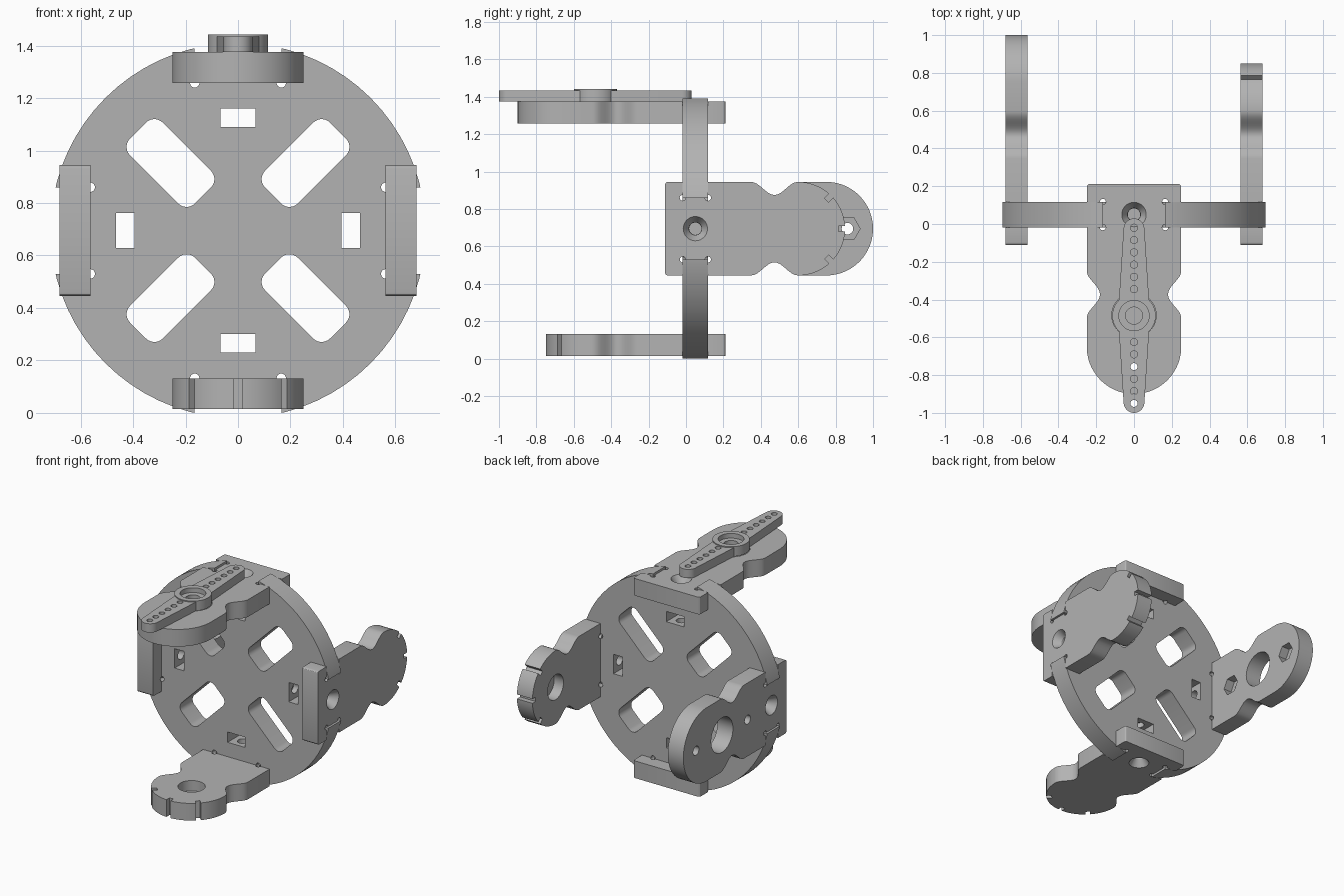
import bpy, bmesh
from math import sin, cos, pi, radians
from mathutils import Matrix, Vector

if "Cube" in bpy.data.objects:
    bpy.data.objects.remove(bpy.data.objects["Cube"])

grey = bpy.data.materials.new("plain grey")
grey.use_nodes = True
colour = (0.45, 0.45, 0.45, 1)
grey.diffuse_color = colour
grey.node_tree.nodes["Principled BSDF"].inputs["Base Color"].default_value = colour

C = 0.695                   # height of the hub axis
DISC_Y, DISC_T = 0.05, 0.135
IN, OUT = 0.563, 0.68       # radial span of the plates
SEAT = 0.162                # disc centre measured from a plate's end
HALF = 0.25                 # half width of a plate
TAB = 0.165                 # half width of a plate between its notches
X, Y, Z = Vector((1, 0, 0)), Vector((0, 1, 0)), Vector((0, 0, 1))


def frame(along, normal, y=0):
    """Matrix whose local x and z axes follow the given directions."""
    m = Matrix((along, normal.cross(along), normal)).transposed().to_4x4()
    m.translation = (0, y, C)
    return m


def arc(cx, cy, r, start=0, end=360, n=32):
    full = end - start == 360
    return [(cx + r * cos(a), cy + r * sin(a)) for a in
            (radians(start + (end - start) * i / (n if full else n - 1)) for i in range(n))]


def box(x0, x1, y0, y1):
    return [(x0, y0), (x1, y0), (x1, y1), (x0, y1)]


def rounded(cx, hx, hy, r):
    pts = []
    for k, (sx, sy) in enumerate(((1, 1), (-1, 1), (-1, -1), (1, -1))):
        pts += arc(cx + sx * (hx - r), sy * (hy - r), r, k * 90, k * 90 + 90, 8)
    return pts


def turn(pts, deg):
    c, s = cos(radians(deg)), sin(radians(deg))
    return [(c * x - s * y, s * x + c * y) for x, y in pts]


def prism(name, pts, z0, z1, m, taper=1):
    """Extruded outline; taper scales the far end about its middle."""
    cx = sum(p[0] for p in pts) / len(pts)
    cy = sum(p[1] for p in pts) / len(pts)
    bm = bmesh.new()
    low = [bm.verts.new((x, y, z0)) for x, y in pts]
    top = [bm.verts.new((cx + (x - cx) * taper, cy + (y - cy) * taper, z1)) for x, y in pts]
    bm.faces.new(low[::-1])
    bm.faces.new(top)
    for i in range(len(pts)):
        j = (i + 1) % len(pts)
        bm.faces.new((low[i], low[j], top[j], top[i]))
    bmesh.ops.transform(bm, matrix=m, verts=bm.verts)
    bmesh.ops.recalc_face_normals(bm, faces=bm.faces)
    mesh = bpy.data.meshes.new(name)
    bm.to_mesh(mesh)
    bm.free()
    mesh.materials.append(grey)
    ob = bpy.data.objects.new(name, mesh)
    bpy.context.collection.objects.link(ob)
    return ob


def finish(ob, cutters):
    """Cut the openings, bake the result and smooth the curved walls."""
    for c in cutters:
        c.hide_render = True
        mod = ob.modifiers.new("cut", "BOOLEAN")
        mod.operation, mod.solver, mod.object = "DIFFERENCE", "EXACT", c
    bpy.context.view_layer.update()
    done = ob.evaluated_get(bpy.context.evaluated_depsgraph_get())
    mesh = bpy.data.meshes.new_from_object(done)
    ob.modifiers.clear()
    ob.data = mesh
    for c in cutters:
        bpy.data.objects.remove(c)
    bpy.ops.object.select_all(action="DESELECT")
    ob.select_set(True)
    bpy.context.view_layer.objects.active = ob
    bpy.ops.object.shade_smooth_by_angle(angle=radians(30))


# Central disc: windows, nut slots, screw channels and seats for the plates
m = frame(X, -Y, DISC_Y)
T = DISC_T / 2
disc = prism("disc", arc(0, 0, 0.715, n=72), -T, T, m)
cuts = []
for k in range(4):
    a = 90 * k
    outlines = [turn(rounded(0.364, 0.175, 0.088, 0.045), a + 45),
                turn(box(0.395, 0.465, -0.066, 0.066), a),
                turn(box(IN, 0.8, -TAB, TAB), a)]
    outlines += [turn(arc(IN, s * TAB, 0.018, n=16), a) for s in (-1, 1)]
    cuts += [prism("cutter", o, -0.2, 0.2, m) for o in outlines]
    radial = X * round(cos(radians(a))) + Z * round(sin(radians(a)))
    cuts.append(prism("cutter", arc(0, 0, 0.033, n=20), 0.36, 0.6,
                      frame(Y, radial, DISC_Y)))
finish(disc, cuts)


def plate(name, along, normal, horn_mount):
    """Waisted arm plate with a round end, seated on the disc rim."""
    sign = along.y
    m = frame(along, normal, DISC_Y - sign * SEAT)
    centre = 0.862 if horn_mount else 0.712
    # one long edge, from the square end through the waist to the round end
    side = arc(0.015, HALF - 0.015, 0.015, 180, 90, 4)
    for i in range(17):
        side.append((0.46 + 0.25 * i / 16, HALF - 0.07 * (0.5 - 0.5 * cos(2 * pi * i / 16))))
    side += arc(centre, 0, HALF, 89, 0, 24)
    outline = side + [(x, -y) for x, y in side[-2::-1]]
    ob = prism(name, outline, IN, OUT, m)

    def cut(pts, z0=0.5, z1=0.8, taper=1):
        cuts.append(prism("cutter", pts, z0, z1, m, taper))

    cuts = []
    for s in (-1, 1):
        cut(box(SEAT - T, SEAT + T, *sorted((s * TAB, s * 0.3))))
        for e in (-T, T):
            cut(arc(SEAT + e, s * TAB, 0.016, n=16))
    # countersunk screw hole
    cut(arc(SEAT, 0, 0.034))
    cut(arc(SEAT, 0, 0.034), OUT - 0.05, OUT + 0.005, 2)
    if horn_mount:
        cut(arc(0.695, 0, 0.118, n=24))
        for u in (0.42, 0.975):
            cut(arc(u, 0, 0.031, n=20))
            cut(arc(u, 0, 0.068, n=6), IN - 0.05, IN + 0.06)
    else:
        # blind bearing recess and narrow rim slots
        cut(arc(centre, 0, 0.085), IN - 0.05, IN + 0.07)
        for a in (-90, -45, 0, 45, 90):
            if abs(a) < 90:
                slot = turn(box(HALF - 0.035, 0.3, -0.015, 0.015), a)
                cut([(x + centre, y) for x, y in slot])
    finish(ob, cuts)
    return m


plate("right_plate", Y, -X, True)
plate("left_plate", Y, X, False)
plate("bottom_plate", -Y, -Z, False)
m = plate("top_plate", -Y, Z, True)

# Two-ended horn lying on the top plate
HUB = 0.697
REACH = 0.46
bar_pts = (arc(HUB + REACH, 0, 0.055, -85, 85, 14) + [(HUB, 0.085)]
           + arc(HUB - REACH, 0, 0.055, 95, 265, 14) + [(HUB, -0.085)])
bar = prism("horn_bar", bar_pts, OUT, 0.74, m)
cuts = [prism("cutter", arc(HUB, 0, 0.09), 0.6, 0.8, m)]
for s in (-1, 1):
    for i in range(6):
        u = HUB + s * (0.14 + 0.065 * i)
        cuts.append(prism("cutter", arc(u, 0, 0.019, n=14), 0.6, 0.8, m))
finish(bar, cuts)

hub = prism("horn_hub", arc(HUB, 0, 0.115, n=40), OUT, 0.747, m)
finish(hub, [prism("cutter", arc(HUB, 0, 0.08), 0.715, 0.8, m),
             prism("cutter", arc(HUB, 0, 0.045), 0.6, 0.8, m)])
